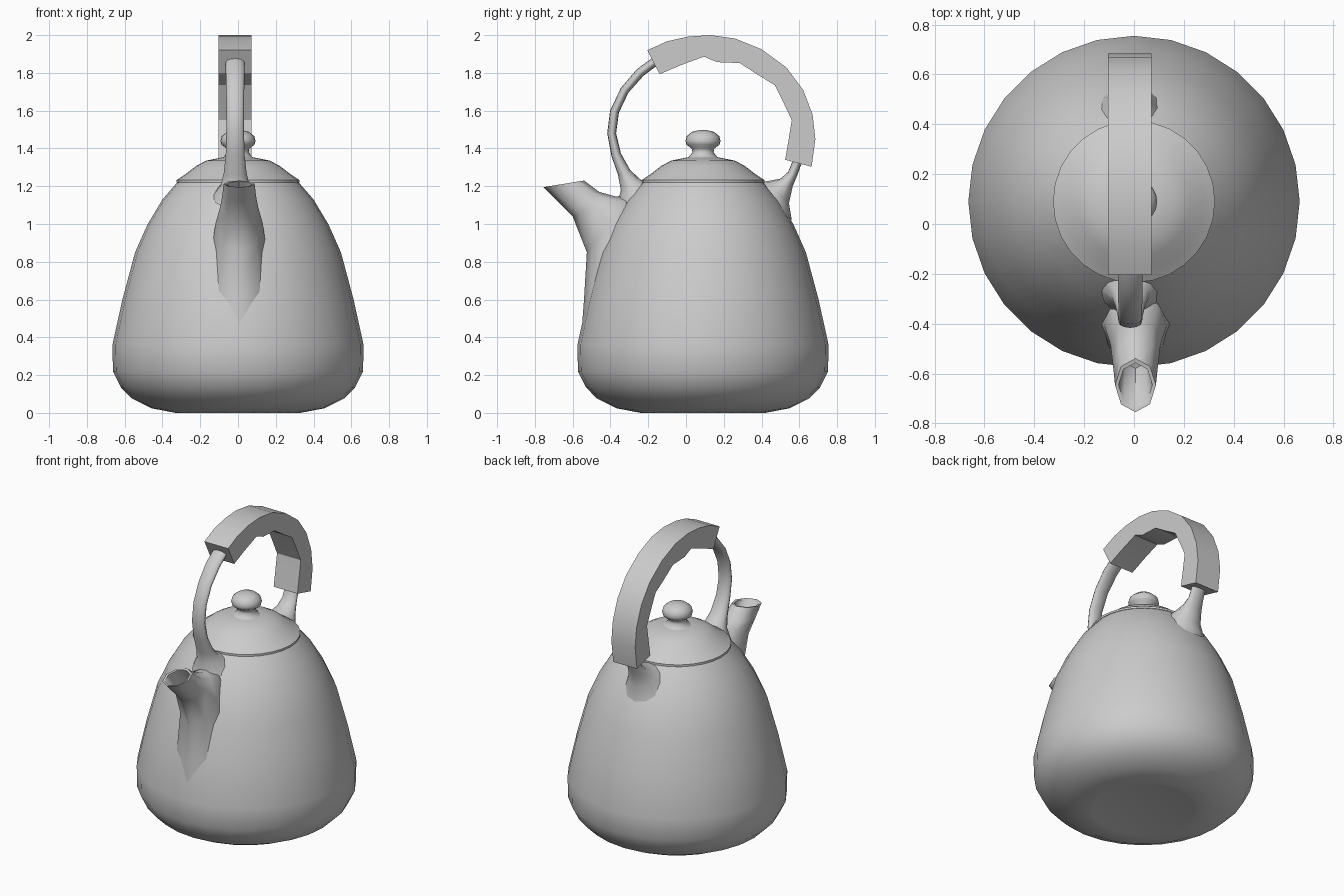
import bpy, bmesh, math

CY = 0.09  # body axis in y


def finish(name, rings, close_ends, angle):
    """Skin a list of vertex rings into a smooth-shaded object."""
    bm = bmesh.new()
    loops = [[bm.verts.new(p) for p in ring] for ring in rings]
    n = len(rings[0])
    for a, b in zip(loops, loops[1:]):
        for i in range(n):
            j = (i + 1) % n
            bm.faces.new((a[i], a[j], b[j], b[i]))
    if close_ends:
        bm.faces.new(loops[0])
        bm.faces.new(loops[-1])
    bmesh.ops.remove_doubles(bm, verts=bm.verts, dist=1e-5)
    bmesh.ops.recalc_face_normals(bm, faces=bm.faces)
    me = bpy.data.meshes.new(name)
    bm.to_mesh(me)
    bm.free()
    ob = bpy.data.objects.new(name, me)
    bpy.context.collection.objects.link(ob)
    bpy.ops.object.select_all(action='DESELECT')
    ob.select_set(True)
    bpy.context.view_layer.objects.active = ob
    bpy.ops.object.shade_smooth_by_angle(angle=math.radians(angle))
    return ob


def lathe(name, profile, n, angle=40):
    rings = [[(r * math.cos(2 * math.pi * i / n), CY + r * math.sin(2 * math.pi * i / n), z)
              for i in range(n)] for r, z in profile]
    return finish(name, rings, True, angle)


def loft(name, sections, cx, n, angle=40, box=False):
    """Each section: outer (y, z), inner (y, z), half width in x."""
    rings = []
    for oy, oz, iy, iz, w in sections:
        if box:
            rings.append([(cx - w, oy, oz), (cx + w, oy, oz), (cx + w, iy, iz), (cx - w, iy, iz)])
            continue
        ring = []
        for k in range(n):
            t = 2 * math.pi * k / n
            f = (1 - math.cos(t)) / 2
            ring.append((cx + w * math.sin(t), oy + (iy - oy) * f, oz + (iz - oz) * f))
        rings.append(ring)
    return finish(name, rings, True, angle)


# Pot body
lathe("body", [(0.31, 0.005), (0.33, 0), (0.46, 0.025), (0.56, 0.075), (0.62, 0.135), (0.662, 0.22),
               (0.665, 0.36), (0.612, 0.6), (0.545, 0.85), (0.478, 1.0), (0.40, 1.13),
               (0.32, 1.222)], 28)

# Lid and its knob
lathe("lid", [(0.315, 1.215), (0.325, 1.22), (0.325, 1.233), (0.28, 1.262), (0.225, 1.305),
              (0.17, 1.335), (0.085, 1.352)], 28)
lathe("lid_knob", [(0.10, 1.345), (0.075, 1.355), (0.056, 1.38), (0.06, 1.40), (0.088, 1.42),
                   (0.093, 1.44), (0.086, 1.465), (0.06, 1.487), (0.02, 1.497)], 20, 60)

# Spout with a hollow mouth, swelling out of the body
loft("spout", [(-0.555, 0.40, -0.20, 0.90, 0.17),
               (-0.54, 0.60, -0.25, 1.05, 0.15),
               (-0.525, 0.85, -0.29, 1.16, 0.125),
               (-0.60, 1.04, -0.37, 1.145, 0.10),
               (-0.68, 1.12, -0.46, 1.17, 0.09),
               (-0.755, 1.195, -0.54, 1.23, 0.082),
               (-0.735, 1.194, -0.557, 1.226, 0.068),
               (-0.58, 1.04, -0.43, 1.10, 0.055)], 0.006, 8, 50)

# Thin front arm of the handle
loft("handle_front_arm", [(-0.37, 1.08, -0.15, 1.21, 0.12),
                          (-0.345, 1.18, -0.24, 1.235, 0.075),
                          (-0.36, 1.26, -0.295, 1.285, 0.06),
                          (-0.395, 1.36, -0.345, 1.375, 0.05),
                          (-0.417, 1.48, -0.37, 1.48, 0.047),
                          (-0.402, 1.60, -0.355, 1.59, 0.047),
                          (-0.345, 1.72, -0.305, 1.695, 0.048),
                          (-0.26, 1.82, -0.225, 1.785, 0.05),
                          (-0.17, 1.885, -0.145, 1.845, 0.05),
                          (-0.10, 1.92, -0.08, 1.88, 0.05)], -0.015, 12, 60)

# Short rear arm of the handle
loft("handle_rear_arm", [(0.56, 1.02, 0.34, 1.21, 0.13),
                         (0.545, 1.11, 0.42, 1.225, 0.09),
                         (0.565, 1.20, 0.50, 1.24, 0.065),
                         (0.59, 1.26, 0.54, 1.275, 0.052),
                         (0.612, 1.32, 0.565, 1.335, 0.05),
                         (0.63, 1.40, 0.58, 1.41, 0.05)], -0.015, 12, 60)

# Squared grip, smooth outside and faceted inside
loft("handle_grip", [(y, z, iy, iz, 0.0875) for y, z, iy, iz in [
    (-0.205, 1.92, -0.14, 1.793), (-0.10, 1.967, -0.03, 1.84), (0.01, 1.992, 0.095, 1.886),
    (0.13, 2.0, 0.165, 1.857), (0.26, 1.982, 0.285, 1.852), (0.40, 1.925, 0.38, 1.79),
    (0.53, 1.83, 0.47, 1.735), (0.62, 1.71, 0.515, 1.645), (0.67, 1.58, 0.56, 1.55),
    (0.685, 1.45, 0.543, 1.445), (0.665, 1.303, 0.525, 1.34)]], -0.017, 4, 26, box=True)
